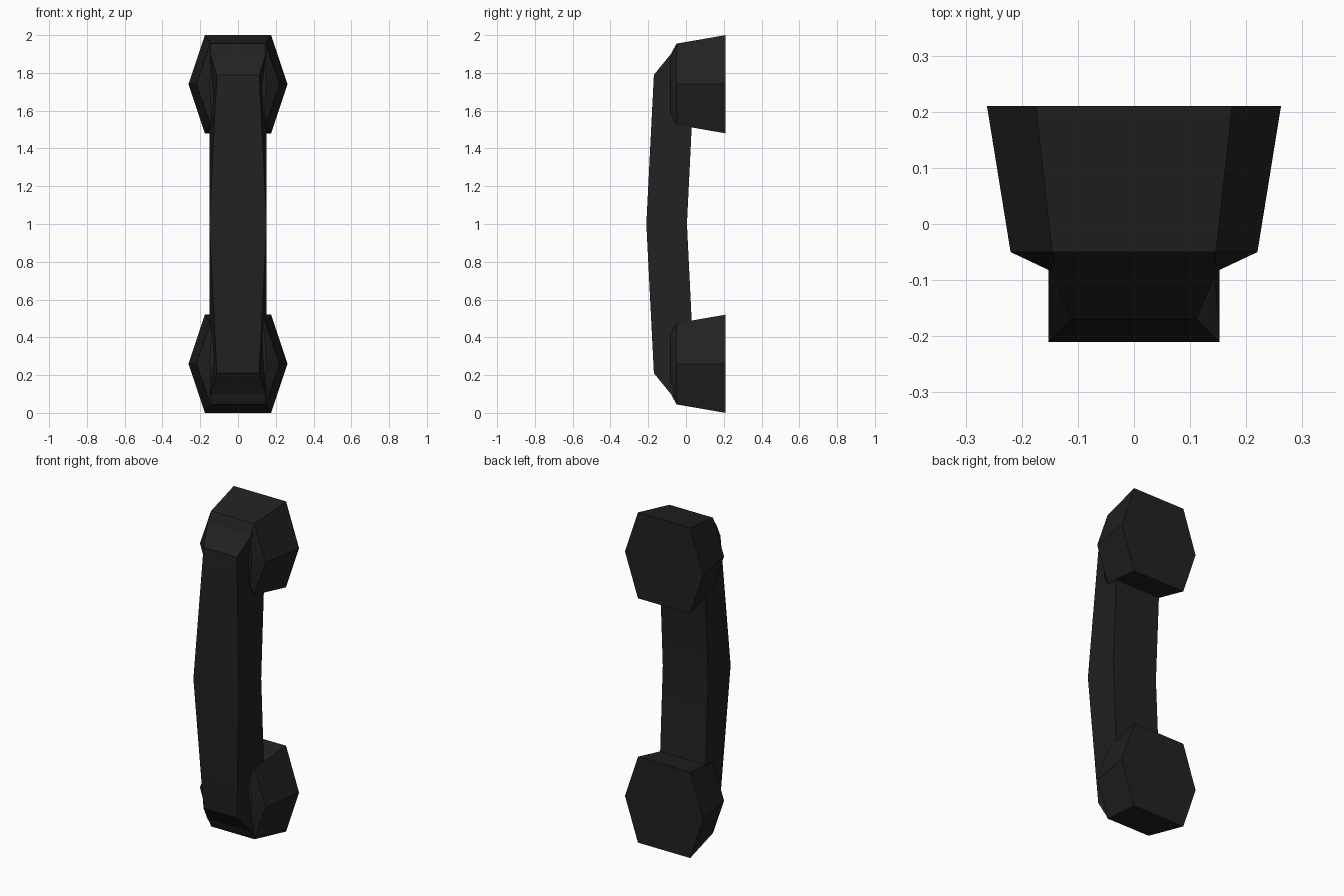
import bpy, bmesh
from mathutils import Vector

if "Cube" in bpy.data.objects:
    bpy.data.objects.remove(bpy.data.objects["Cube"])

black = bpy.data.materials.new("soft_black")
black.diffuse_color = (0.0155, 0.0155, 0.0155, 1)
black.use_nodes = True
black.node_tree.nodes["Principled BSDF"].inputs["Base Color"].default_value = black.diffuse_color


def loft(name, rings):
    """Skin a closed solid through rings with equal point counts."""
    bm = bmesh.new()
    loops = [[bm.verts.new(p) for p in ring] for ring in rings]
    for a, b in zip(loops, loops[1:]):
        n = len(a)
        for i in range(n):
            bm.faces.new((a[i], a[(i + 1) % n], b[(i + 1) % n], b[i]))
    bm.faces.new(loops[0])
    bm.faces.new(loops[-1])
    bmesh.ops.recalc_face_normals(bm, faces=bm.faces)
    me = bpy.data.meshes.new(name)
    bm.to_mesh(me)
    bm.free()
    me.materials.append(black)
    ob = bpy.data.objects.new(name, me)
    bpy.context.collection.objects.link(ob)
    bpy.context.view_layer.objects.active = ob
    ob.select_set(True)
    bpy.ops.object.shade_smooth_by_angle(angle=0.6)
    ob.select_set(False)
    return ob


def hexagon(y, side, corner, half, zc):
    return [Vector((x, y, zc + z)) for x, z in (
        (side, 0), (corner, half), (-corner, half),
        (-side, 0), (-corner, -half), (corner, -half))]


# Earpiece and mouthpiece: flared hexagonal cups with a chamfered back
for name, s in (("earpiece", 1), ("mouthpiece", -1)):
    zc = 1 + s * 0.74
    loft(name, [hexagon(0.21, 0.262, 0.175, 0.26, zc),
                hexagon(-0.05, 0.22, 0.146, 0.215, zc),
                hexagon(-0.083, 0.15, 0.14, 0.155, zc)])

# Handle: four-sided sections (outer y, offset, half width, then inner)
half = [(-0.21, 0.0, 0.152, 0.005, 0.0, 0.152),
        (-0.17, 0.79, 0.112, 0.03, 0.51, 0.152),
        (-0.08, 0.90, 0.148, 0.05, 0.60, 0.148),
        (-0.052, 0.945, 0.144, 0.06, 0.70, 0.144)]
sections = [(s, -1) for s in reversed(half[1:])] + [(s, 1) for s in half]
loft("handle", [[(-wo, yo, 1 + d * zo), (wo, yo, 1 + d * zo),
                 (wi, yi, 1 + d * zi), (-wi, yi, 1 + d * zi)]
                for (yo, zo, wo, yi, zi, wi), d in sections])
